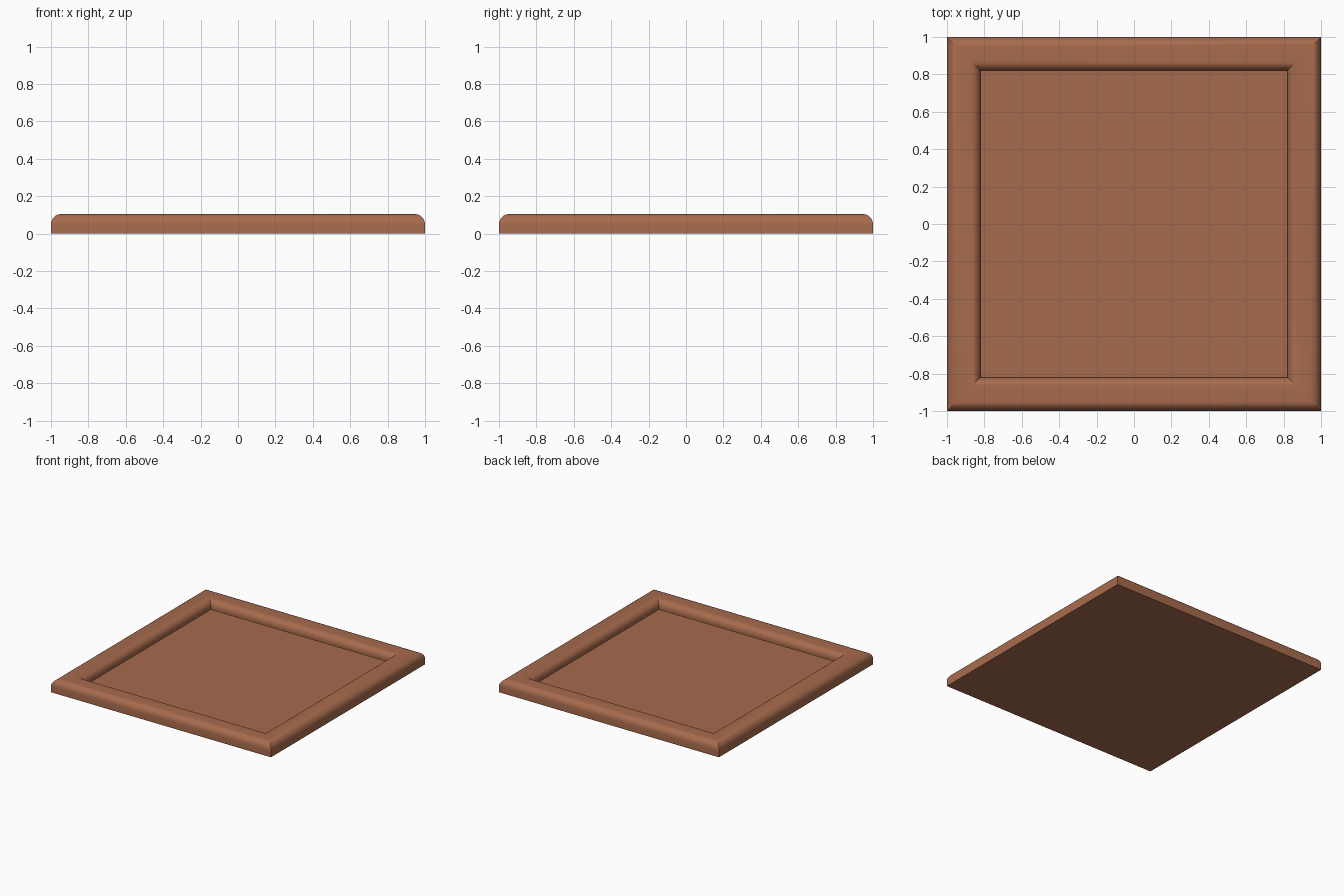
import bpy, bmesh, math

if "Cube" in bpy.data.objects:
    bpy.data.objects.remove(bpy.data.objects["Cube"])

SEG = 6        # steps in each rounded edge
R = 0.055      # rounding radius
TOP = 0.105    # rim height
FLOOR = 0.033  # recessed floor height
INNER = 0.82   # half width of the recess

# Rim profile as (half width, height): outer base, outer round, inner round, floor edge
profile = [(1.0, 0.0)]
for i in range(SEG + 1):
    a = math.pi / 2 * i / SEG
    profile.append((1 - R + R * math.cos(a), TOP - R + R * math.sin(a)))
for i in range(SEG + 1):
    a = math.pi / 2 * (1 + i / SEG)
    profile.append((INNER + R + R * math.cos(a), TOP - R + R * math.sin(a)))
profile.append((INNER, FLOOR))

# Square rings with mitred corners, joined from base to recess
bm = bmesh.new()
rings = [[bm.verts.new((sx * w, sy * w, z))
          for sx, sy in ((-1, -1), (1, -1), (1, 1), (-1, 1))] for w, z in profile]
for lo, hi in zip(rings, rings[1:]):
    for k in range(4):
        n = (k + 1) % 4
        bm.faces.new((lo[k], lo[n], hi[n], hi[k]))
bm.faces.new(rings[-1])            # recessed floor
bm.faces.new(rings[0][::-1])       # underside
bmesh.ops.recalc_face_normals(bm, faces=bm.faces)
mesh = bpy.data.meshes.new("square_tray")
bm.to_mesh(mesh)
bm.free()

# Single brown material
mat = bpy.data.materials.new("warm brown")
mat.diffuse_color = (0.39, 0.147, 0.074, 1)
mat.use_nodes = True
mat.node_tree.nodes["Principled BSDF"].inputs["Base Color"].default_value = mat.diffuse_color
mesh.materials.append(mat)

tray = bpy.data.objects.new("square_tray", mesh)
bpy.context.collection.objects.link(tray)
bpy.context.view_layer.objects.active = tray
tray.select_set(True)
bpy.ops.object.shade_smooth_by_angle(angle=math.radians(30))
